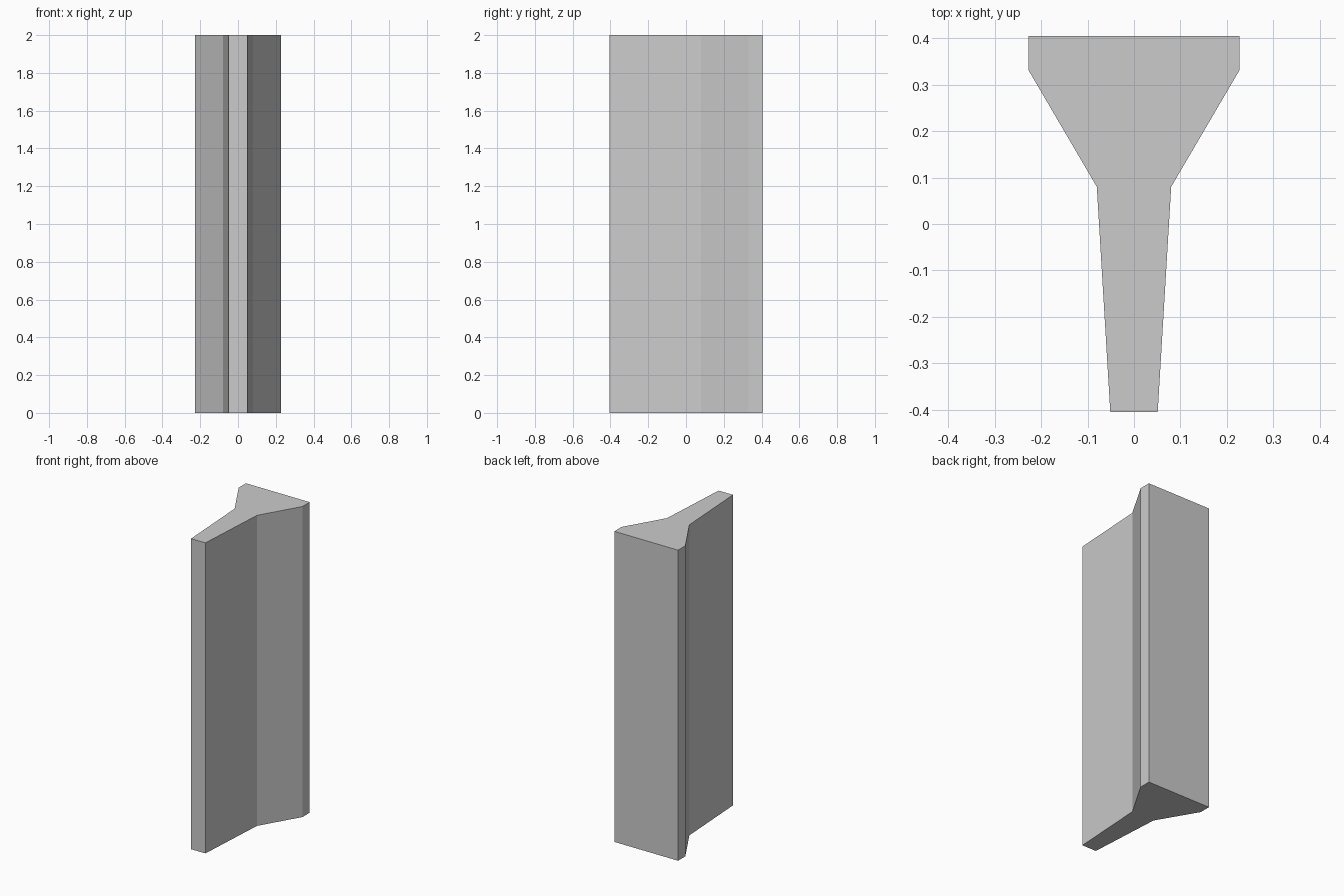
import bpy
import bmesh

if "Cube" in bpy.data.objects:
    bpy.data.objects.remove(bpy.data.objects["Cube"])

HEIGHT = 2.0
# Right half of the barrier cross-section (x, y), base side to top side
half = [(0.051, -0.405), (0.08, 0.08), (0.227, 0.331), (0.227, 0.405)]
profile = half + [(-x, y) for x, y in reversed(half)]

# Barrier: cross-section extruded along z
bm = bmesh.new()
base = bm.faces.new([bm.verts.new((x, y, 0)) for x, y in profile])
result = bmesh.ops.extrude_face_region(bm, geom=[base], use_keep_orig=True)
top_verts = [g for g in result["geom"] if isinstance(g, bmesh.types.BMVert)]
bmesh.ops.translate(bm, verts=top_verts, vec=(0, 0, HEIGHT))
bmesh.ops.recalc_face_normals(bm, faces=bm.faces)

mesh = bpy.data.meshes.new("barrier")
bm.to_mesh(mesh)
bm.free()
bpy.context.collection.objects.link(bpy.data.objects.new("barrier", mesh))
